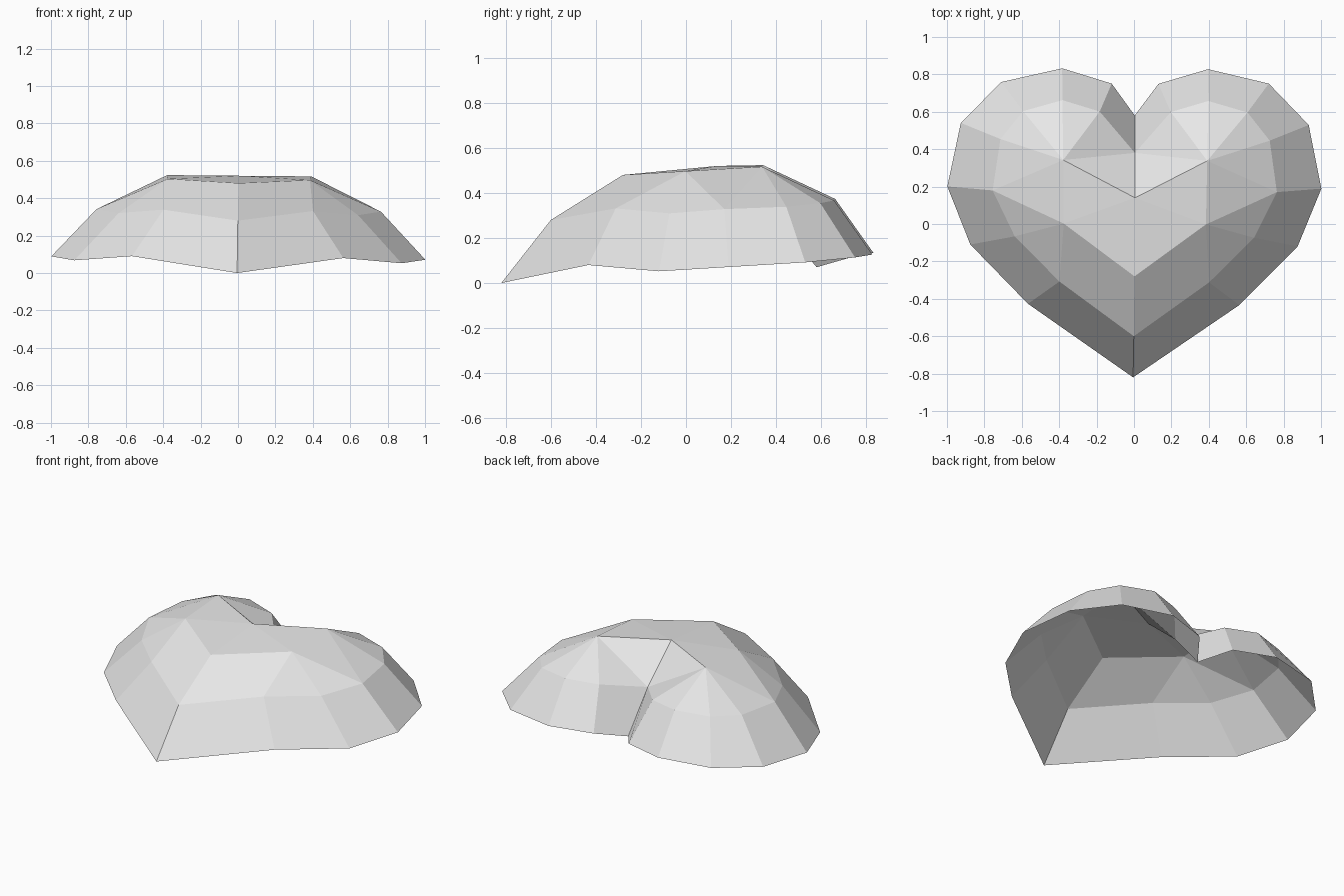
import bpy
import bmesh

default_cube = bpy.data.objects.get("Cube")
if default_cube:
    bpy.data.objects.remove(default_cube, do_unlink=True)


def flat_material(name, colour):
    """One plain colour for viewport and render."""
    material = bpy.data.materials.new(name)
    material.use_nodes = True
    material.diffuse_color = colour
    shader = material.node_tree.nodes["Principled BSDF"]
    shader.inputs["Base Color"].default_value = colour
    return material


# Half outlines running from the front tip round the lobe to the back notch
rim_outline = [(0, -.82, 0), (.565, -.43, .085), (.875, -.115, .06),
               (1, .195, .08), (.93, .535, .1), (.715, .755, .12),
               (.39, .83, .13), (.125, .75, .12), (0, .58, .07)]
shoulder_outline = [(0, -.6, .28), (.4, -.31, .335), (.64, -.07, .315),
                    (.76, .175, .335), (.72, .45, .345), (.6, .6, .36),
                    (.39, .66, .37), (.19, .6, .36), (0, .38, .31)]
crown_points = [(0, -.28, .48), (.38, 0, .5), (.385, .34, .52), (0, .14, .52)]

bm = bmesh.new()
rim = [bm.verts.new(p) for p in rim_outline]
shoulder = [bm.verts.new(p) for p in shoulder_outline]
front, side, peak, centre = [bm.verts.new(p) for p in crown_points]

# Steep outer wall, one facet per outline segment
for i in range(len(rim) - 1):
    bm.faces.new((rim[i], rim[i + 1], shoulder[i + 1], shoulder[i]))

# Upper slope: one front panel, then fans round the side point and lobe peak
bm.faces.new((shoulder[0], shoulder[1], side, front))
for i in range(1, len(shoulder) - 1):
    hub = side if i < 3 else peak
    bm.faces.new((shoulder[i], shoulder[i + 1], hub))
bm.faces.new((shoulder[3], peak, side))

# Crown and the dip towards the notch
bm.faces.new((front, side, centre))
bm.faces.new((side, peak, centre))
bm.faces.new((centre, peak, shoulder[-1]))

# Make the open shell face outwards
bmesh.ops.recalc_face_normals(bm, faces=bm.faces[:])
if sum(face.normal.z for face in bm.faces) < 0:
    bmesh.ops.reverse_faces(bm, faces=bm.faces[:])

mesh = bpy.data.meshes.new("heart_shell")
bm.to_mesh(mesh)
bm.free()
mesh.materials.append(flat_material("light grey", (0.8, 0.8, 0.8, 1)))

heart = bpy.data.objects.new("heart_shell", mesh)
bpy.context.collection.objects.link(heart)

# Second lobe
mirror = heart.modifiers.new("second_lobe", "MIRROR")
mirror.use_axis[0] = True
mirror.use_clip = True
mirror.merge_threshold = 0.001

# Slight lean of the whole shell
heart.rotation_euler = (0, .009, -.006)
